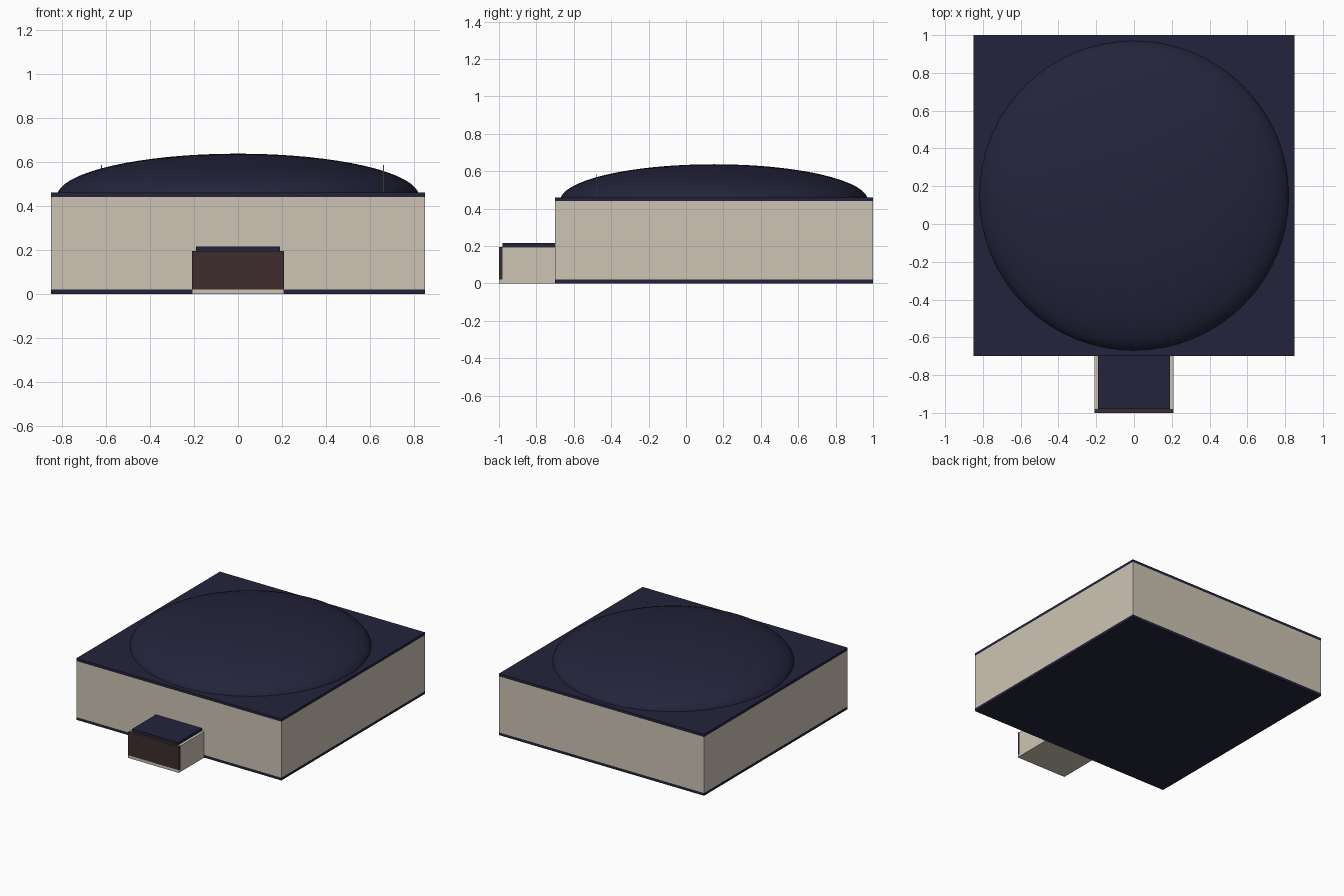
import bpy, bmesh, math

if "Cube" in bpy.data.objects:
    bpy.data.objects.remove(bpy.data.objects["Cube"])


def material(name, srgb):
    m = bpy.data.materials.new(name)
    lin = [((c / 255 + 0.055) / 1.055) ** 2.4 for c in srgb]
    m.diffuse_color = (*lin, 1)
    m.use_nodes = True
    m.node_tree.nodes["Principled BSDF"].inputs["Base Color"].default_value = m.diffuse_color
    return m


NAVY = material("dark navy", (36, 36, 60))
BEIGE = material("warm beige", (205, 196, 180))
BROWN = material("dark brown", (62, 45, 46))


def finish(name, bm, mat):
    me = bpy.data.meshes.new(name)
    bm.to_mesh(me)
    bm.free()
    me.materials.append(mat)
    ob = bpy.data.objects.new(name, me)
    bpy.context.collection.objects.link(ob)
    return ob


def box(name, x, y, z, mat):
    """Box from (min, max) ranges on each axis."""
    bm = bmesh.new()
    bmesh.ops.create_cube(bm, size=1)
    for v in bm.verts:
        v.co = [r[0] if c < 0 else r[1] for c, r in zip(v.co, (x, y, z))]
    return finish(name, bm, mat)


# Main hall: floor slab, walls, flat roof
W, D = (-0.85, 0.85), (-0.70, 1.0)
box("floor_slab", W, D, (0, 0.02), NAVY)
box("walls", W, D, (0.02, 0.44), BEIGE)
box("roof_slab", W, D, (0.44, 0.46), NAVY)

# Shallow dome: upper half of a flattened sphere
bm = bmesh.new()
bmesh.ops.create_uvsphere(bm, u_segments=64, v_segments=32, radius=1)
bmesh.ops.delete(bm, geom=[v for v in bm.verts if v.co.z < -0.001], context='VERTS')
for v in bm.verts:
    v.co = (v.co.x * 0.823, v.co.y * 0.823 + 0.15, v.co.z * 0.195 + 0.442)
for f in bm.faces:
    f.smooth = True
finish("dome", bm, NAVY)

# Entrance porch: floor, body, door panel, roof
box("porch_floor", (-0.21, 0.21), (-1.0, -0.70), (0, 0.02), BEIGE)
box("porch_walls", (-0.21, 0.21), (-0.98, -0.70), (0.02, 0.195), BEIGE)
box("porch_door", (-0.21, 0.21), (-1.0, -0.98), (0.02, 0.195), BROWN)
box("porch_roof", (-0.19, 0.19), (-0.98, -0.70), (0.195, 0.215), NAVY)

# Two thin roof masts
for name, x, y in (("left_mast", -0.62, 0.14), ("right_mast", 0.66, -0.48)):
    r = 0.002
    box(name, (x - r, x + r), (y - r, y + r), (0.46, 0.585), BEIGE)
